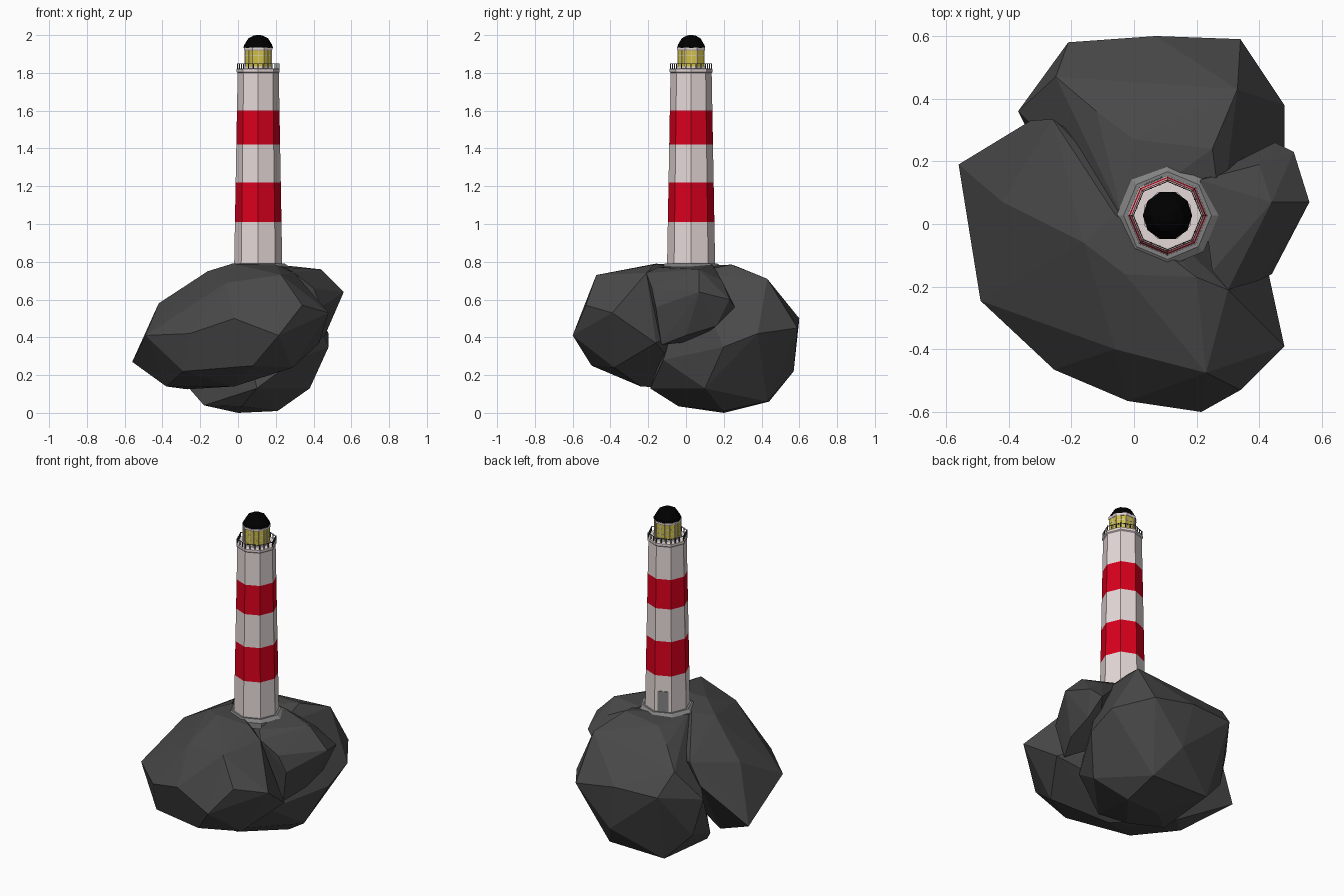
import bpy, bmesh, math
from mathutils import Vector

if "Cube" in bpy.data.objects:
    bpy.data.objects.remove(bpy.data.objects["Cube"])

CX, CY = 0.107, 0.027         # tower axis


def mat(name, r, g, b):
    m = bpy.data.materials.new(name)
    m.diffuse_color = (r, g, b, 1)
    m.use_nodes = True
    m.node_tree.nodes["Principled BSDF"].inputs["Base Color"].default_value = m.diffuse_color
    return m


ROCK = mat("dark rock", 0.066, 0.066, 0.066)
WHITE = mat("warm white", 0.78, 0.69, 0.68)
RED = mat("red", 0.70, 0.0, 0.012)
GREY = mat("stone grey", 0.22, 0.22, 0.22)
IRON = mat("iron", 0.06, 0.06, 0.06)
GLASS = mat("lamp yellow", 0.62, 0.52, 0.06)
BLACK = mat("roof black", 0.0, 0.0, 0.0)


def finish(name, bm, *mats):
    bmesh.ops.recalc_face_normals(bm, faces=bm.faces)
    me = bpy.data.meshes.new(name)
    bm.to_mesh(me)
    bm.free()
    for m in mats:
        me.materials.append(m)
    ob = bpy.data.objects.new(name, me)
    bpy.context.collection.objects.link(ob)
    return ob


def rock(name, pts):
    """Faceted boulder: convex hull of a few points."""
    bm = bmesh.new()
    for p in pts:
        bm.verts.new(p)
    bmesh.ops.convex_hull(bm, input=bm.verts)
    loose = [v for v in bm.verts if not v.link_faces]
    bmesh.ops.delete(bm, geom=loose, context='VERTS')
    return finish(name, bm, ROCK)


def polar(r, deg, z):
    a = math.radians(deg)
    return Vector((CX + r * math.cos(a), CY + r * math.sin(a), z))


def lathe(name, rings, mats, sides=8, rot=0.0, pick=None):
    """Faceted turning on the tower axis from (radius, height) rings."""
    bm = bmesh.new()
    loops = [[bm.verts.new(polar(r, rot + 360 * i / sides, z)) for i in range(sides)]
             for r, z in rings]
    for k in range(len(loops) - 1):
        a, b = loops[k], loops[k + 1]
        for i in range(sides):
            j = (i + 1) % sides
            f = bm.faces.new((a[i], a[j], b[j], b[i]))
            f.material_index = pick(k) if pick else 0
    bm.faces.new(loops[0])
    bm.faces.new(loops[-1])
    return finish(name, bm, *mats)


def add_bar(bm, p, q, t):
    """Square bar of thickness t between two points."""
    d = q - p
    up = Vector((0, 0, 1)) if abs(d.normalized().z) < 0.9 else Vector((1, 0, 0))
    u = d.cross(up).normalized() * t / 2
    v = d.cross(u).normalized() * t / 2
    ends = [[bm.verts.new(e + s * u + w * v) for s, w in ((1, 1), (-1, 1), (-1, -1), (1, -1))]
            for e in (p, q)]
    for i in range(4):
        j = (i + 1) % 4
        bm.faces.new((ends[0][i], ends[0][j], ends[1][j], ends[1][i]))
    bm.faces.new(ends[0])
    bm.faces.new(ends[1])


# Boulders
rock("back_rock", [
    (-0.21, 0.58, 0.50), (0.07, 0.60, 0.50), (0.34, 0.59, 0.45), (0.48, 0.38, 0.42),
    (0.48, 0.20, 0.35), (-0.37, 0.36, 0.45), (-0.25, 0.47, 0.63), (-0.12, 0.36, 0.72),
    (0.33, 0.43, 0.71), (0.00, 0.27, 0.775), (0.25, 0.24, 0.785), (-0.04, 0.03, 0.775),
    (0.28, 0.02, 0.74), (0.12, 0.57, 0.22), (-0.16, 0.44, 0.06), (0.22, 0.43, 0.06),
    (0.00, 0.20, 0.00), (0.21, 0.20, 0.01), (0.38, 0.10, 0.13), (-0.18, 0.05, 0.04),
    (-0.25, 0.12, 0.12), (0.10, -0.19, 0.13), (-0.31, 0.38, 0.22), (0.30, -0.12, 0.28),
    (0.02, -0.04, 0.035)])
rock("front_rock", [
    (-0.56, 0.19, 0.27), (-0.49, -0.245, 0.41), (-0.255, -0.465, 0.42), (-0.02, -0.565, 0.50),
    (0.215, -0.60, 0.41), (0.34, -0.53, 0.57), (0.48, -0.39, 0.53), (0.23, -0.475, 0.73),
    (-0.06, -0.40, 0.69), (-0.42, 0.07, 0.58), (-0.16, -0.06, 0.75), (-0.03, -0.16, 0.79),
    (0.20, -0.17, 0.785), (0.30, -0.21, 0.74), (-0.33, 0.33, 0.51), (-0.26, 0.335, 0.64),
    (-0.38, -0.05, 0.14), (-0.27, 0.05, 0.125), (-0.02, -0.24, 0.14), (0.29, -0.38, 0.24),
    (0.43, -0.16, 0.37), (0.08, -0.50, 0.25), (-0.29, -0.38, 0.22), (-0.06, 0.03, 0.78)])
rock("side_rock", [
    (0.56, 0.07, 0.64), (0.51, 0.23, 0.60), (0.45, 0.26, 0.56), (0.44, 0.07, 0.76),
    (0.25, -0.15, 0.77), (0.21, 0.14, 0.785), (0.40, 0.19, 0.70), (0.44, -0.16, 0.56),
    (0.40, -0.18, 0.66), (0.30, -0.21, 0.74), (0.47, 0.16, 0.46), (0.46, 0.00, 0.41),
    (0.40, -0.13, 0.36), (0.30, 0.05, 0.38), (0.25, -0.05, 0.6)])

# Stone footing and striped tower
lathe("footing", [(0.163, 0.74), (0.163, 0.775), (0.14, 0.79)], [GREY])
heights = [0.76, 1.01, 1.22, 1.42, 1.60, 1.81]


def tower_r(z):
    return 0.127 - 0.018 * (z - 0.8)


lathe("tower", [(tower_r(z), z) for z in heights], [WHITE, RED], pick=lambda k: k % 2)

# Gallery deck
lathe("gallery_deck", [(0.104, 1.795), (0.114, 1.805), (0.114, 1.82), (0.105, 1.823)], [WHITE])

# Gallery railing: three posts a side and a thin top rail
bm = bmesh.new()
for i in range(8):
    a, b = (polar(0.109, 45 * (i + n), 1.82) for n in (0, 1))
    rise = Vector((0, 0, 0.028))
    add_bar(bm, a + rise, b + rise, 0.003)
    for t in (0, 1 / 3, 2 / 3):
        p = a.lerp(b, t)
        add_bar(bm, p, p + rise * 1.1, 0.005)
finish("gallery_railing", bm, IRON)

# Lantern room with glazing bars
lathe("lantern_glass", [(0.076, 1.82), (0.076, 1.925)], [GLASS], rot=22.5)
lathe("lantern_sill", [(0.08, 1.82), (0.08, 1.835)], [WHITE], rot=22.5)
lathe("lantern_top_ring", [(0.078, 1.919), (0.081, 1.924), (0.081, 1.934)], [WHITE], rot=22.5)
bm = bmesh.new()
for i in range(8):
    a, b = (polar(0.076, 22.5 + 45 * (i + n), 1.83) for n in (0, 1))
    add_bar(bm, a, a + Vector((0, 0, 0.09)), 0.004)
    m = a.lerp(b, 0.5)
    add_bar(bm, m, m + Vector((0, 0, 0.09)), 0.002)
    for h in (0.03, 0.06):
        add_bar(bm, a + Vector((0, 0, h)), b + Vector((0, 0, h)), 0.002)
finish("lantern_bars", bm, WHITE)

# Domed roof
lathe("dome_roof", [(0.079, 1.932), (0.073, 1.950), (0.052, 1.983), (0.024, 1.998), (0.008, 2.0)],
      [BLACK], sides=10)

# Door plate on the tower face that looks back and slightly left
bm = bmesh.new()
ang = math.radians(112.5)
n = Vector((math.cos(ang), math.sin(ang), 0))
side = Vector((-n.y, n.x, 0)) * 0.031
axis = Vector((CX, CY, 0))
rows = []
for off in (-0.003, 0.004):
    for s, z in ((-1, 0.785), (1, 0.785), (1, 0.915), (-1, 0.915)):
        d = tower_r(z) * math.cos(math.pi / 8) + off
        rows.append(bm.verts.new(axis + n * d + side * s + Vector((0, 0, z))))
for i in range(4):
    j = (i + 1) % 4
    bm.faces.new((rows[i], rows[j], rows[4 + j], rows[4 + i]))
bm.faces.new(rows[:4])
bm.faces.new(rows[4:])
finish("door", bm, GREY)
